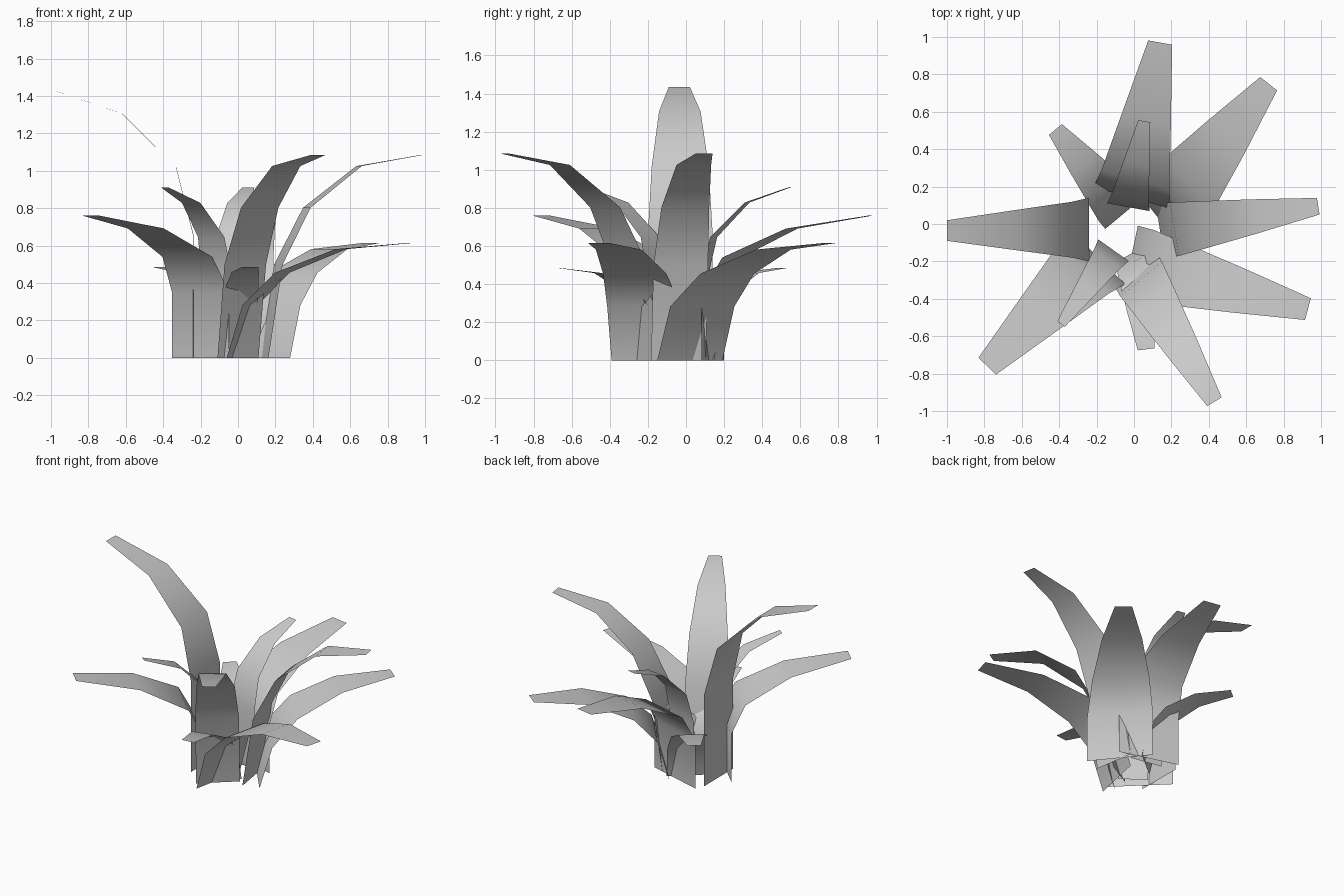
import bpy, bmesh
from math import radians, sin, cos, atan2, degrees
from mathutils import Vector

cube = bpy.data.objects.get("Cube")
if cube:
    bpy.data.objects.remove(cube, do_unlink=True)

# One plain grey for all leaves
grey = bpy.data.materials.new("leaf_grey")
grey.use_nodes = True
colour = (0.6, 0.6, 0.6, 1)
grey.diffuse_color = colour
grey.node_tree.nodes["Principled BSDF"].inputs["Base Color"].default_value = colour

# Leaf profiles: (reach along the leaf, share of its height)
UPRIGHT = [(0, 0), (0, 0.46), (0.12, 0.71), (0.5, 0.91), (1, 1)]
SPREADING = [(0, 0), (0.09, 0.46), (0.27, 0.74), (0.6, 0.945), (1, 1)]
# Share of the base width kept at each ring, fading into the tip width
TAPER = [1, 1, 0.82, 0.47, 0]


def leaf(name, profile, base, tip, height, base_width, tip_width, base_turn=None):
    """A bent, tapering strip that rises from base and arches out to tip."""
    base, tip = Vector(base), Vector(tip)
    out = tip - base
    heading = degrees(atan2(out.y, out.x))
    turn = heading if base_turn is None else base_turn
    bm = bmesh.new()
    last = None
    for (reach, rise), keep in zip(profile, TAPER):
        centre = base + out * reach
        angle = radians(turn + (heading - turn) * reach)
        half = (tip_width + (base_width - tip_width) * keep) / 2
        side = Vector((-sin(angle), cos(angle))) * half
        row = [bm.verts.new((*(centre + s * side), rise * height)) for s in (-1, 1)]
        if last:
            bm.faces.new((last[0], row[0], row[1], last[1]))
        last = row
    for face in bm.faces:
        face.smooth = True
    mesh = bpy.data.meshes.new(name)
    bm.to_mesh(mesh)
    bm.free()
    mesh.materials.append(grey)
    bpy.context.collection.objects.link(bpy.data.objects.new(name, mesh))


# Tall outer leaves
leaf("tall_leaf_right", UPRIGHT, (-0.24, -0.03), (-1, -0.035), 1.435, 0.34, 0.11)
leaf("tall_leaf_left", SPREADING, (0.14, -0.04), (0.985, 0.095), 1.085, 0.29, 0.09)
leaf("tall_leaf_front", SPREADING, (0, -0.23), (0.43, -0.95), 1.085, 0.29, 0.09, -49)

# Medium outer leaves
leaf("medium_leaf_back", UPRIGHT, (-0.01, 0.14), (0.14, 0.97), 0.76, 0.43, 0.13, 74)
leaf("medium_leaf_front_right", UPRIGHT, (-0.2, -0.17), (-0.785, -0.76), 0.76, 0.43, 0.13)

# Low, broad leaves
leaf("low_leaf_back_left", SPREADING, (0.14, 0.02), (0.72, 0.75), 0.615, 0.44, 0.115, 39)
leaf("low_leaf_front_left", SPREADING, (-0.02, -0.2), (0.93, -0.455), 0.615, 0.39, 0.12, -12)

# Slim inner leaves
leaf("inner_leaf_back", UPRIGHT, (-0.03, 0.09), (0.055, 0.55), 0.91, 0.23, 0.065)
leaf("inner_leaf_front_right", UPRIGHT, (-0.11, -0.14), (-0.39, -0.535), 0.91, 0.2, 0.05)

# Short leaves
leaf("short_leaf_back_right", SPREADING, (-0.05, 0.06), (-0.42, 0.505), 0.485, 0.27, 0.09)
leaf("short_leaf_front", SPREADING, (0, -0.15), (0.065, -0.67), 0.485, 0.22, 0.09, -61)
